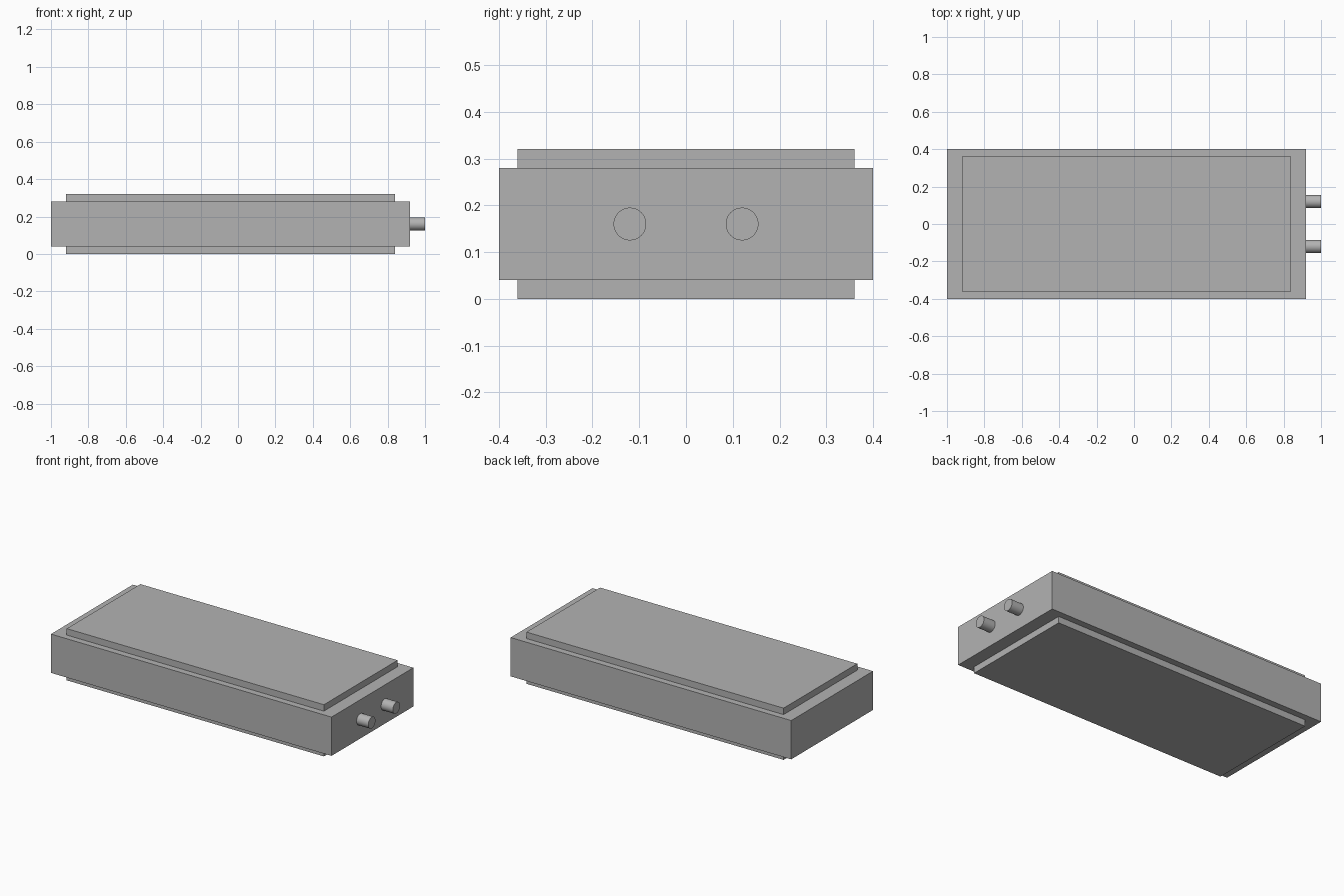
import bpy
import math

cube = bpy.data.objects.get("Cube")
if cube:
    bpy.data.objects.remove(cube, do_unlink=True)

GREY = (0.45, 0.45, 0.45, 1.0)
grey = bpy.data.materials.new("plain grey")
grey.use_nodes = True
grey.diffuse_color = GREY
grey.node_tree.nodes["Principled BSDF"].inputs["Base Color"].default_value = GREY


def finish(name):
    obj = bpy.context.object
    obj.name = name
    obj.data.materials.append(grey)
    return obj


def box(name, low, high):
    center = [(a + b) / 2 for a, b in zip(low, high)]
    bpy.ops.mesh.primitive_cube_add(size=1, location=center)
    obj = finish(name)
    obj.scale = [b - a for a, b in zip(low, high)]
    bpy.ops.object.transform_apply(location=False, rotation=False, scale=True)


def peg(name, y):
    bpy.ops.mesh.primitive_cylinder_add(
        vertices=48, radius=0.035, depth=0.08,
        location=(0.96, y, 0.16), rotation=(0, math.pi / 2, 0))
    finish(name)
    bpy.ops.object.shade_smooth_by_angle(angle=math.radians(30))


# Main block
box("body", (-1, -0.4, 0.04), (0.92, 0.4, 0.28))

# Inset slabs above and below
for name, z in (("bottom_plate", 0), ("top_plate", 0.28)):
    box(name, (-0.92, -0.36, z), (0.84, 0.36, z + 0.04))

# Two round terminals on the +x end
for name, y in (("front_terminal", -0.12), ("back_terminal", 0.12)):
    peg(name, y)
